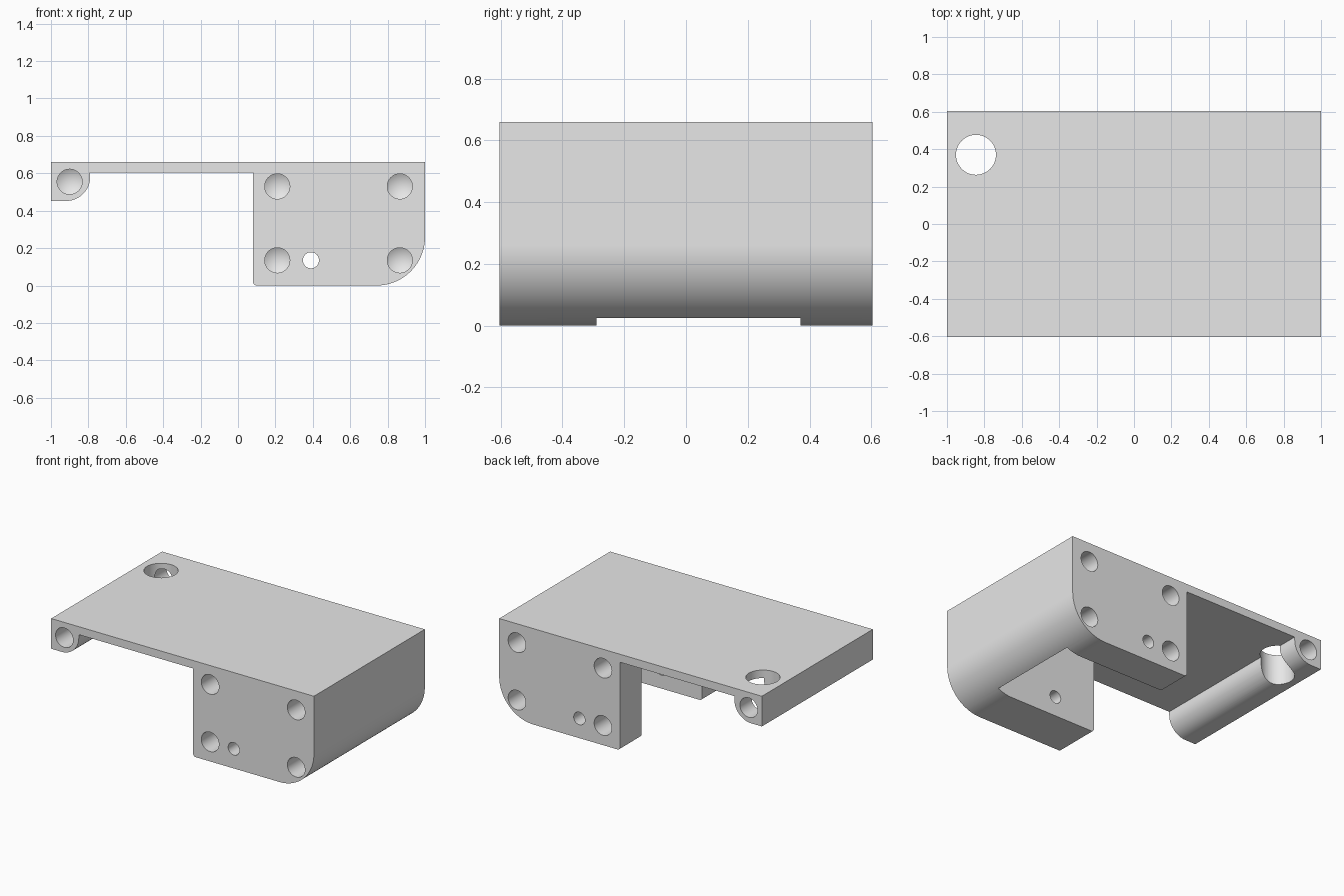
import bpy
import bmesh
from math import sin, cos, pi
from mathutils import Matrix, Vector

if "Cube" in bpy.data.objects:
    bpy.data.objects.remove(bpy.data.objects["Cube"], do_unlink=True)

HALF_Y = 0.603
TOP, UNDER = 0.66, 0.605

grey = bpy.data.materials.new("plain_grey")
grey.use_nodes = True
grey.diffuse_color = (0.8, 0.8, 0.8, 1)
grey.node_tree.nodes["Principled BSDF"].inputs["Base Color"].default_value = (0.8, 0.8, 0.8, 1)


def finish(name, bm):
    bmesh.ops.recalc_face_normals(bm, faces=bm.faces)
    mesh = bpy.data.meshes.new(name)
    bm.to_mesh(mesh)
    bm.free()
    mesh.materials.append(grey)
    obj = bpy.data.objects.new(name, mesh)
    bpy.context.collection.objects.link(obj)
    return obj


def arc(cx, cz, r, start, end, steps):
    angles = [start + (end - start) * i / steps for i in range(steps + 1)]
    return [(cx + r * cos(a), cz + r * sin(a)) for a in angles]


def drill(name, radius, length, tip, matrix):
    """Cylinder along +z from the origin, with an optional conical point."""
    bm = bmesh.new()
    bmesh.ops.create_cone(bm, cap_ends=True, segments=48, radius1=radius,
                          radius2=radius, depth=length,
                          matrix=Matrix.Translation((0, 0, length / 2)))
    if tip:
        bm.normal_update()
        end = [f for f in bm.faces if f.normal.z > 0.9]
        for v in bmesh.ops.poke(bm, faces=end)["verts"]:
            v.co.z += tip
    bm.transform(matrix)
    return finish(name, bm)


# Body: side profile with rounded lower corners, extruded front to back
profile = [(-1, TOP), (-1, 0.452)]
profile += arc(-0.92, 0.582, 0.13, -pi / 2, 0, 16)
profile += [(-0.79, UNDER), (0.08, UNDER)]
profile += arc(0.1, 0.02, 0.02, pi, 1.5 * pi, 6)
profile += arc(0.74, 0.26, 0.26, -pi / 2, 0, 24)
profile += [(1, TOP)]
bm = bmesh.new()
face = bm.faces.new([bm.verts.new((x, -HALF_Y, z)) for x, z in profile])
extruded = bmesh.ops.extrude_face_region(bm, geom=[face])["geom"]
bmesh.ops.translate(bm, vec=Vector((0, 2 * HALF_Y, 0)),
                    verts=[g for g in extruded if isinstance(g, bmesh.types.BMVert)])
body = finish("bracket_body", bm)

# Pocket between the front and back blocks, open below and to the side
cutters = []
lo, hi = Vector((-0.1, -0.29, -0.1)), Vector((0.85, 0.37, UNDER - 0.001))
bm = bmesh.new()
bmesh.ops.create_cube(bm, size=1, matrix=Matrix.Translation((lo + hi) / 2)
                      @ Matrix.Diagonal((*(hi - lo), 1)))
cutters.append(finish("pocket_cutter", bm))

# Blind screw holes on both ends
screws = [(-0.9, 0.555), (0.21, 0.53), (0.865, 0.53), (0.21, 0.135), (0.865, 0.135)]
for side in (-1, 1):
    for x, z in screws:
        place = Matrix.Translation((x, side * (HALF_Y + 0.02), z)) @ Matrix.Rotation(side * pi / 2, 4, "X")
        cutters.append(drill("screw_cutter", 0.067, 0.18, 0.04, place))

# Small pin hole right through, and the vertical bore in the side rail
through = Matrix.Translation((0.39, -1, 0.135)) @ Matrix.Rotation(-pi / 2, 4, "X")
cutters.append(drill("pin_cutter", 0.043, 2, 0, through))
cutters.append(drill("bore_cutter", 0.107, 1, 0, Matrix.Translation((-0.845, 0.37, 0))))

# Cut everything out, then remove the cutters
bpy.ops.object.select_all(action="DESELECT")
bpy.context.view_layer.objects.active = body
body.select_set(True)
for cutter in cutters:
    cutter.hide_render = True
    mod = body.modifiers.new("cut", "BOOLEAN")
    mod.operation = "DIFFERENCE"
    mod.solver = "EXACT"
    mod.object = cutter
    bpy.ops.object.modifier_apply(modifier=mod.name)
    bpy.data.objects.remove(cutter, do_unlink=True)

# Smooth curves, crisp flat faces
bpy.ops.object.shade_smooth_by_angle(angle=pi / 6)
weighted = body.modifiers.new("flat_face_normals", "WEIGHTED_NORMAL")
weighted.keep_sharp = True
